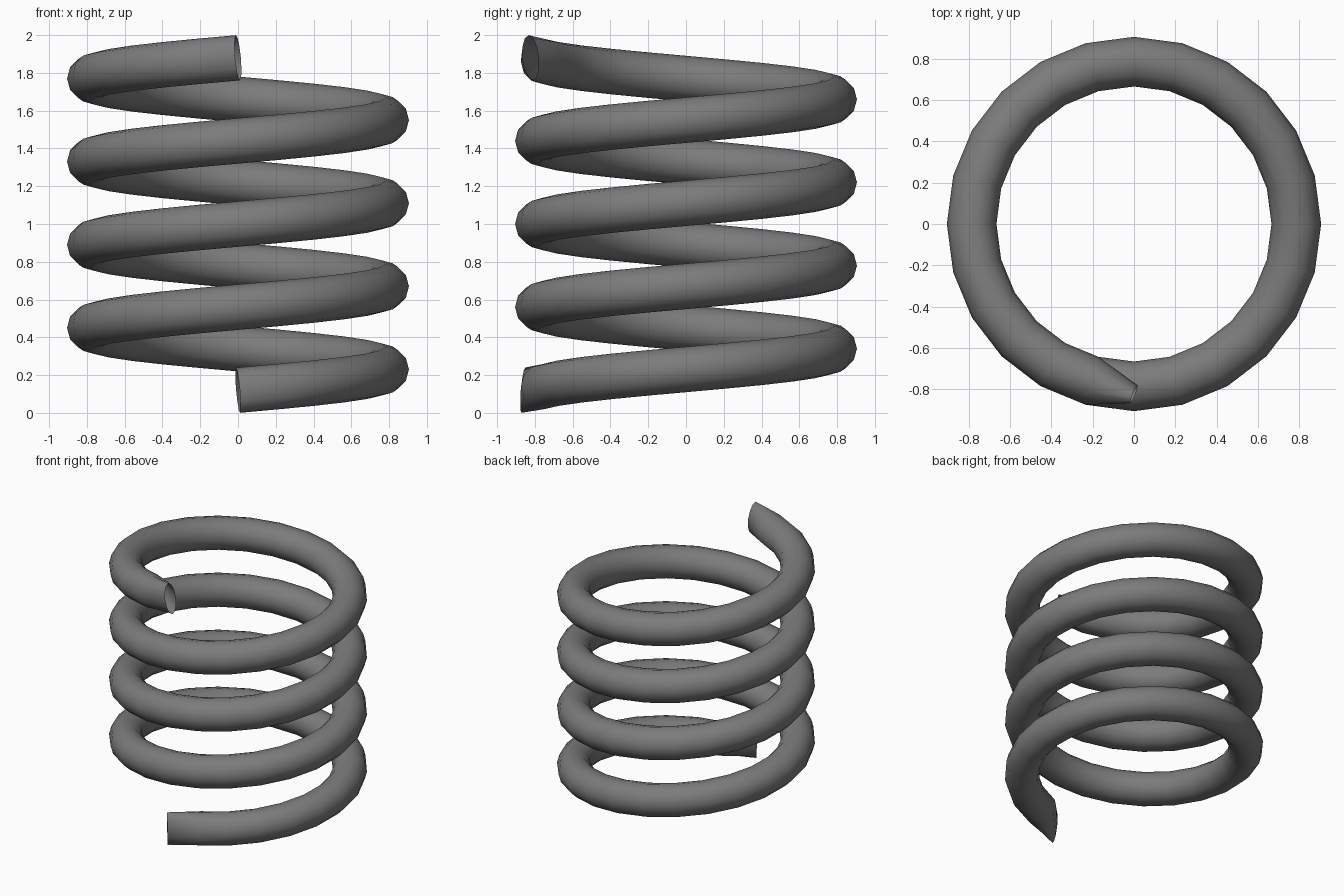
import bpy
import bmesh
import math
from mathutils import Vector

if "Cube" in bpy.data.objects:
    bpy.data.objects.remove(bpy.data.objects["Cube"])

TURNS, STEPS, SIDES = 4, 24, 12
COIL_R, TUBE_R, PITCH = 0.785, 0.12, 0.44
Z0 = TUBE_R

mat = bpy.data.materials.new("dark_grey_metal")
mat.diffuse_color = (0.2, 0.2, 0.2, 1.0)
mat.use_nodes = True
mat.node_tree.nodes["Principled BSDF"].inputs["Base Color"].default_value = mat.diffuse_color

# slope of the wire along the helix
slope = math.atan2(PITCH, 2 * math.pi * COIL_R)


def ring_points(i):
    """Cross-section of the wire at step i, square to its path."""
    a = 2 * math.pi * i / STEPS
    out = Vector((math.sin(a), -math.cos(a), 0))
    along = Vector((math.cos(a), math.sin(a), 0))
    up = Vector((0, 0, 1)) * math.cos(slope) - along * math.sin(slope)
    centre = out * COIL_R + Vector((0, 0, Z0 + PITCH * i / STEPS))
    wide = out * TUBE_R
    tall = up * TUBE_R
    # both cut ends are pinched into narrow ovals
    if i == 0:
        centre += out * 0.077
        wide = out * 0.012 + along * 0.01
        tall -= out * 0.01
    elif i == TURNS * STEPS:
        centre += out * 0.038
        wide = out * 0.043 - along * 0.015
        tall += out * 0.01
    for k in range(SIDES):
        t = 2 * math.pi * k / SIDES
        yield centre + wide * math.cos(t) + tall * math.sin(t)


# coil: open-ended tube swept along the helix
bm = bmesh.new()
rings = [[bm.verts.new(p) for p in ring_points(i)] for i in range(TURNS * STEPS + 1)]
for r0, r1 in zip(rings, rings[1:]):
    for k in range(SIDES):
        n = (k + 1) % SIDES
        face = bm.faces.new((r0[k], r1[k], r1[n], r0[n]))
        face.smooth = True
bmesh.ops.recalc_face_normals(bm, faces=bm.faces)
mesh = bpy.data.meshes.new("spring_coil")
bm.to_mesh(mesh)
bm.free()
mesh.materials.append(mat)
coil = bpy.data.objects.new("spring_coil", mesh)
bpy.context.collection.objects.link(coil)
